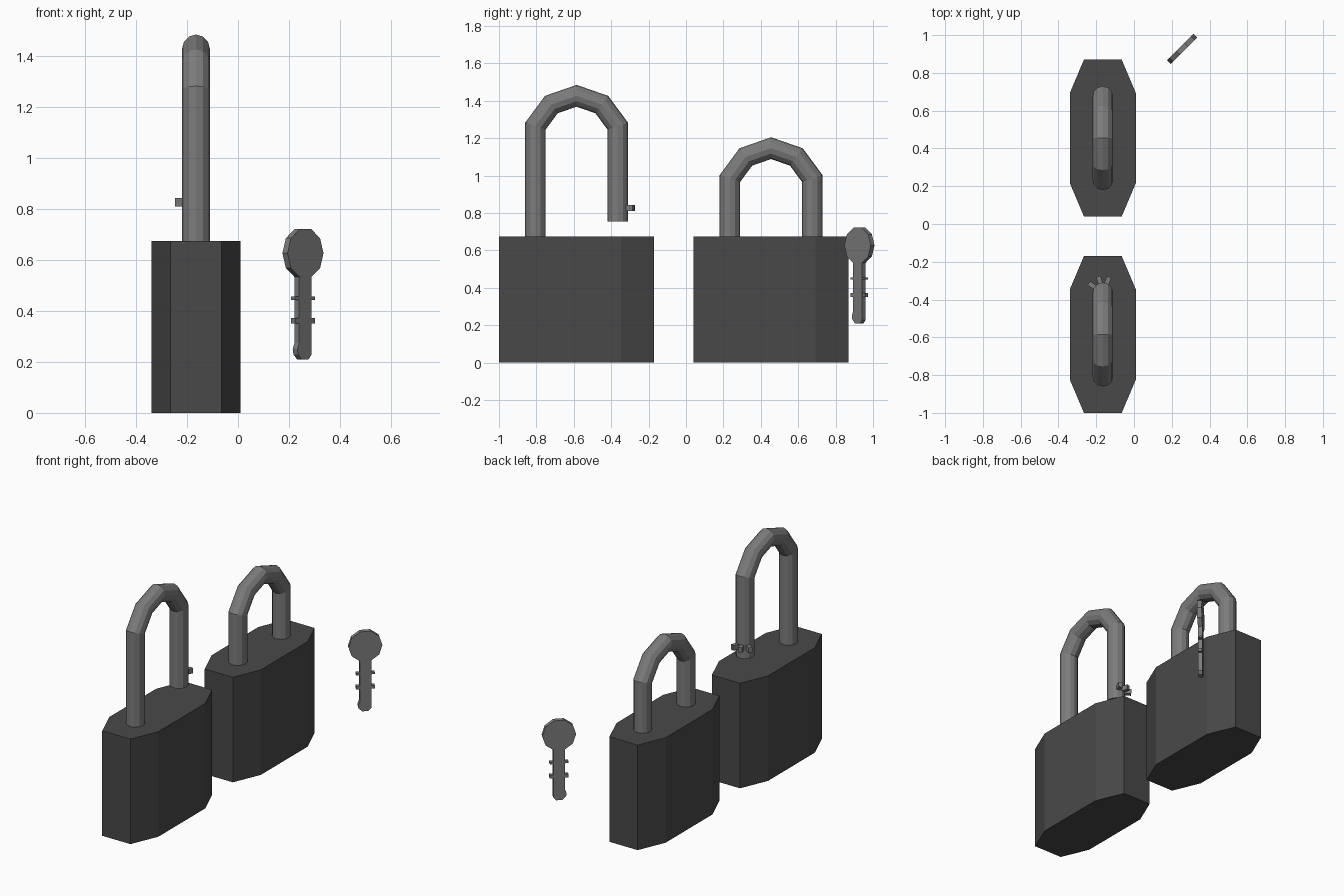
import bpy, bmesh, math
from mathutils import Vector, Matrix

cube = bpy.data.objects.get("Cube")
if cube:
    bpy.data.objects.remove(cube, do_unlink=True)


def material(name, value):
    m = bpy.data.materials.new(name)
    m.use_nodes = True
    colour = (value, value, value, 1)
    m.diffuse_color = colour
    m.node_tree.nodes["Principled BSDF"].inputs["Base Color"].default_value = colour
    return m


dark_metal = material("dark grey casing", 0.066)
steel = material("grey steel", 0.2)


def finish(name, bm, mat):
    bmesh.ops.recalc_face_normals(bm, faces=bm.faces)
    mesh = bpy.data.meshes.new(name)
    bm.to_mesh(mesh)
    bm.free()
    mesh.materials.append(mat)
    ob = bpy.data.objects.new(name, mesh)
    bpy.context.collection.objects.link(ob)
    return ob


def extrude(bm, points, vector):
    """Solid prism from a flat outline."""
    face = bm.faces.new([bm.verts.new(p) for p in points])
    out = bmesh.ops.extrude_face_region(bm, geom=[face])
    moved = [v for v in out["geom"] if isinstance(v, bmesh.types.BMVert)]
    bmesh.ops.translate(bm, verts=moved, vec=vector)


def box(bm, centre, size, rotation=Matrix()):
    m = Matrix.Translation(centre) @ rotation @ Matrix.Diagonal((*size, 1))
    bmesh.ops.create_cube(bm, size=1, matrix=m)


def tube(bm, path, radius, sides):
    """Mitred tube along a path in the YZ plane."""
    rings = []
    for i, p in enumerate(path):
        before = (p - path[i - 1]).normalized() if i else None
        after = (path[i + 1] - p).normalized() if i + 1 < len(path) else None
        before, after = before or after, after or before
        tangent = (before + after).normalized()
        across = Vector((0, -tangent.z, tangent.y)) / tangent.dot(after)
        ring = []
        for k in range(sides):
            a = math.tau * k / sides
            offset = Vector((math.cos(a), 0, 0)) + across * math.sin(a)
            ring.append(bm.verts.new(p + offset * radius))
        rings.append(ring)
    for r, s in zip(rings, rings[1:]):
        for k in range(sides):
            n = (k + 1) % sides
            bm.faces.new((r[k], r[n], s[n], s[k]))
    bm.faces.new(rings[0])
    bm.faces.new(rings[-1])


LOCK_X = -0.165


def padlock(label, y, lift):
    # Eight-sided casing
    bm = bmesh.new()
    quarter = [(0.175, 0.238), (0.1, 0.415)]
    half = quarter + [(-a, b) for a, b in reversed(quarter)]
    outline = half + [(-a, -b) for a, b in half]
    extrude(bm, [(LOCK_X + a, y + b, 0) for a, b in outline], (0, 0, 0.675))
    finish(label + "_casing", bm, dark_metal)

    # Shackle with one long leg and one short leg
    bm = bmesh.new()
    profile = [(-0.22, 0.3), (-0.22, 0.985), (-0.135, 1.1), (0, 1.147),
               (0.135, 1.1), (0.22, 0.985), (0.22, 0.475)]
    tube(bm, [Vector((LOCK_X, y + b, c + lift)) for b, c in profile], 0.055, 12)
    finish(label + "_shackle", bm, steel)

    # Small catches near the end of the short leg
    bm = bmesh.new()
    for angle in (68, 105, 145):
        turn = Matrix.Rotation(math.radians(angle), 4, "Z")
        centre = Vector((LOCK_X, y + 0.22, 0.547 + lift)) + turn @ Vector((0.066, 0, 0))
        box(bm, centre, (0.05, 0.025, 0.032), turn)
    finish(label + "_shackle_catches", bm, steel)


padlock("open_lock", -0.585, 0.28)
padlock("closed_lock", 0.455, 0)

# Key, made flat in XZ and then turned to the diagonal
THICK = 0.028
place = Matrix.Translation((0.255, 0.927, 0)) @ Matrix.Rotation(math.radians(45), 4, "Z")


def key_part(name, build):
    bm = bmesh.new()
    build(bm)
    finish(name, bm, steel).matrix_world = place


def key_head(bm):
    angles = [math.tau * k / 10 for k in range(10)]
    extrude(bm, [(0.1 * math.cos(a), -THICK / 2, 0.627 + 0.1 * math.sin(a))
                 for a in angles], (0, THICK, 0))


def key_blade(bm):
    outline = [(-0.034, 0.56), (-0.034, 0.275), (-0.044, 0.25), (-0.04, 0.23),
               (-0.02, 0.21), (0.018, 0.21), (0.034, 0.228), (0.034, 0.56)]
    extrude(bm, [(u, -THICK / 2 + 0.001, z) for u, z in outline],
            (0, THICK - 0.002, 0))


def key_teeth(bm):
    for z, height in ((0.45, 0.013), (0.362, 0.021)):
        for side in (-1, 1):
            box(bm, (side * 0.041, 0, z), (0.028, THICK - 0.004, height))


key_part("key_head", key_head)
key_part("key_blade", key_blade)
key_part("key_teeth", key_teeth)
